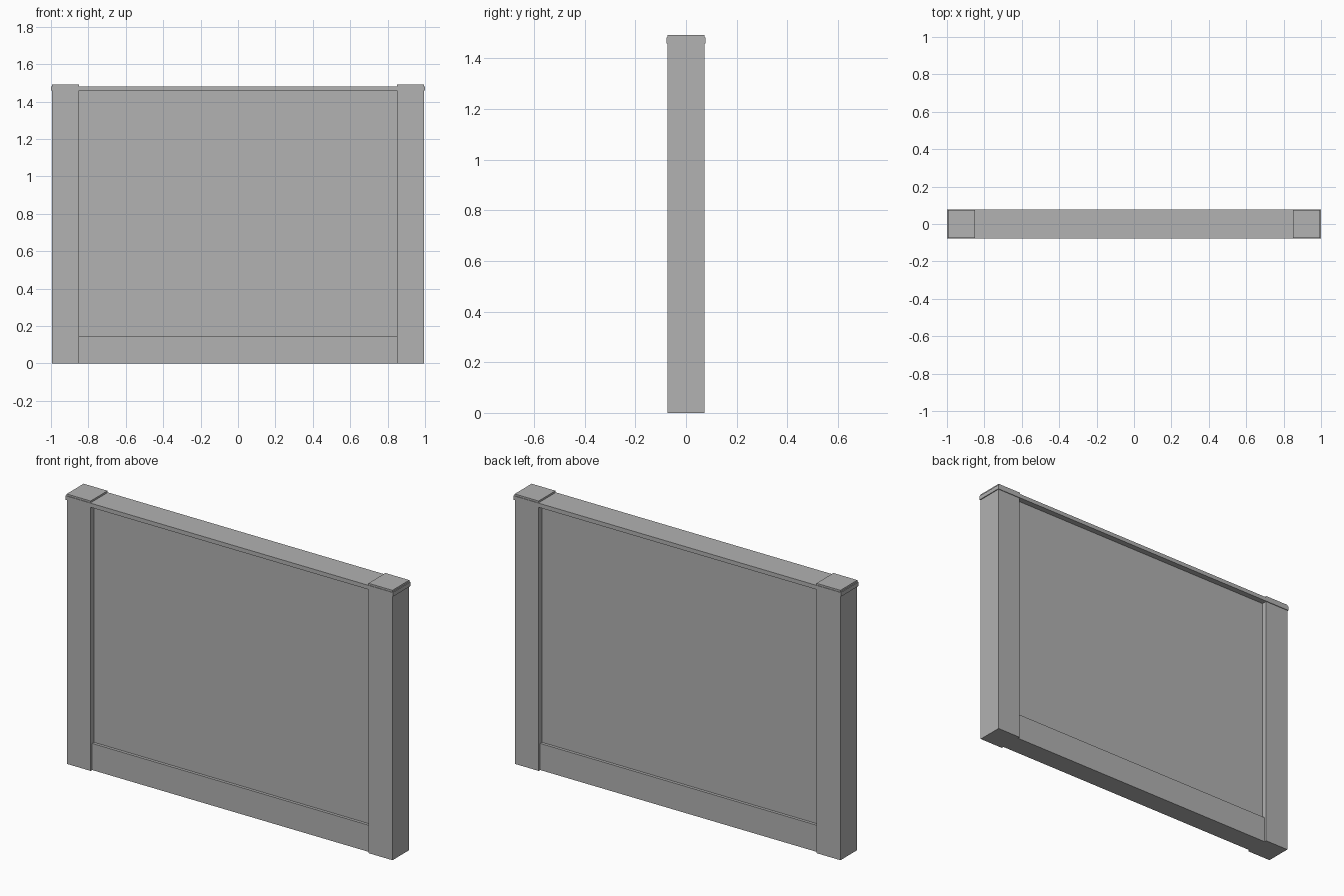
import bpy

if "Cube" in bpy.data.objects:
    bpy.data.objects.remove(bpy.data.objects["Cube"])

grey = bpy.data.materials.new("plain grey")
grey.diffuse_color = (0.445, 0.445, 0.445, 1.0)
grey.use_nodes = True
grey.node_tree.nodes["Principled BSDF"].inputs["Base Color"].default_value = grey.diffuse_color


def box(name, x, y, z):
    """Box from (min, max) ranges on each axis."""
    bpy.ops.mesh.primitive_cube_add(size=1)
    ob = bpy.context.object
    ob.name = name
    for v in ob.data.vertices:
        v.co = [lo + (c + 0.5) * (hi - lo) for c, (lo, hi) in zip(v.co, (x, y, z))]
    ob.data.materials.append(grey)
    return ob


RAIL_BOTTOM, RAIL_TOP, CAP_TOP = 1.458, 1.481, 1.491
INNER = 0.849

# Square end posts, each with a thin cap plate above the rail
for side, s in (("left", -1), ("right", 1)):
    span = sorted((s * INNER, s * 0.995))
    box(side + "_post", span, (-0.073, 0.073), (0, RAIL_BOTTOM))
    box(side + "_cap", span, (-0.074, 0.074), (RAIL_TOP, CAP_TOP))

# Top rail overhangs the posts slightly
box("top_rail", (-1, 1), (-0.077, 0.077), (RAIL_BOTTOM, RAIL_TOP))

# Recessed panel and the thicker skirting board below it
box("panel", (-INNER, INNER), (-0.044, 0.044), (0.147, RAIL_BOTTOM))
box("bottom_board", (-INNER, INNER), (-0.06, 0.06), (0, 0.147))
